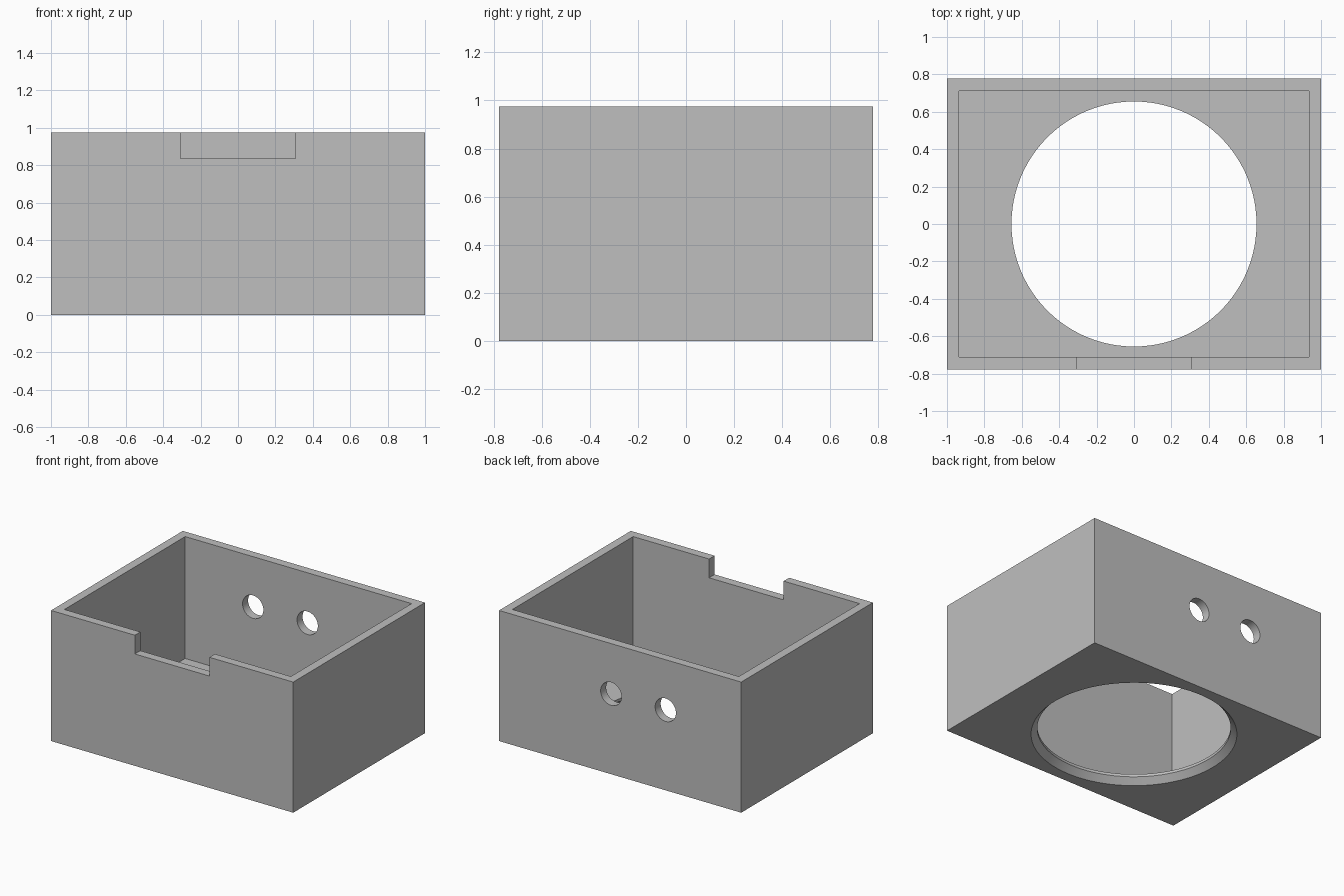
import bpy, bmesh, math
from mathutils import Matrix, Vector

old = bpy.data.objects.get("Cube")
if old:
    bpy.data.objects.remove(old, do_unlink=True)

HALF_X, HALF_Y, HEIGHT = 1.0, 0.777, 0.975
WALL = 0.065

grey = bpy.data.materials.new("plain_grey")
grey.use_nodes = True
colour = (0.52, 0.52, 0.52, 1)
grey.diffuse_color = colour
grey.node_tree.nodes["Principled BSDF"].inputs["Base Color"].default_value = colour


def finish(name, bm):
    bmesh.ops.recalc_face_normals(bm, faces=bm.faces[:])
    mesh = bpy.data.meshes.new(name)
    bm.to_mesh(mesh)
    bm.free()
    mesh.materials.append(grey)
    obj = bpy.data.objects.new(name, mesh)
    bpy.context.collection.objects.link(obj)
    return obj


def block(name, low, high):
    """Box between two opposite corners."""
    low, high = Vector(low), Vector(high)
    bm = bmesh.new()
    bmesh.ops.create_cube(bm, size=1, matrix=Matrix.Translation((low + high) / 2)
                          @ Matrix.Diagonal((*(high - low), 1)))
    return finish(name, bm)


def turned(name, profile, segments, matrix=Matrix()):
    """Solid of revolution about z from (radius, height) pairs."""
    bm = bmesh.new()
    rings = [[bm.verts.new(matrix @ Vector((r * math.cos(a), r * math.sin(a), z)))
              for a in (math.tau * i / segments for i in range(segments))]
             for r, z in profile]
    for lower, upper in zip(rings, rings[1:]):
        for i in range(segments):
            j = (i + 1) % segments
            bm.faces.new((lower[i], lower[j], upper[j], upper[i]))
    bm.faces.new(rings[0])
    bm.faces.new(rings[-1])
    return finish(name, bm)


# Outer body
box = block("open_box", (-HALF_X, -HALF_Y, 0), (HALF_X, HALF_Y, HEIGHT))

# Hollow interior, then the notch in the front rim
cutters = [
    block("cavity_cutter", (WALL - HALF_X, WALL - HALF_Y, WALL),
          (HALF_X - WALL, HALF_Y - WALL, HEIGHT + 0.2)),
    block("notch_cutter", (-0.308, -HALF_Y - 0.1, 0.835),
          (0.308, -HALF_Y + 0.2, HEIGHT + 0.2)),
    # Large floor opening, chamfered on the underside
    turned("floor_opening_cutter",
           [(0.739, -0.045), (0.655, 0.045), (0.655, 0.2)], 96),
]

# Two cable holes through the back wall
for side, x in (("left", 0.075), ("right", -0.375)):
    place = Matrix.Translation((x, HALF_Y, 0.6)) @ Matrix.Rotation(math.pi / 2, 4, 'X')
    cutters.append(turned(side + "_hole_cutter", [(0.086, -0.2), (0.086, 0.2)], 48, place))

for cutter in cutters:
    cutter.hide_render = True
    mod = box.modifiers.new(cutter.name, 'BOOLEAN')
    mod.operation = 'DIFFERENCE'
    mod.solver = 'EXACT'
    mod.object = cutter

# Apply the cuts and discard the cutters
bpy.context.view_layer.update()
cut = bpy.data.meshes.new_from_object(box.evaluated_get(bpy.context.evaluated_depsgraph_get()))
box.modifiers.clear()
box.data = cut
cut.name = "open_box"
for cutter in cutters:
    bpy.data.objects.remove(cutter, do_unlink=True)

# Round holes shade smoothly, corners stay crisp
bpy.ops.object.select_all(action='DESELECT')
box.select_set(True)
bpy.context.view_layer.objects.active = box
bpy.ops.object.shade_smooth_by_angle(angle=math.radians(30))
